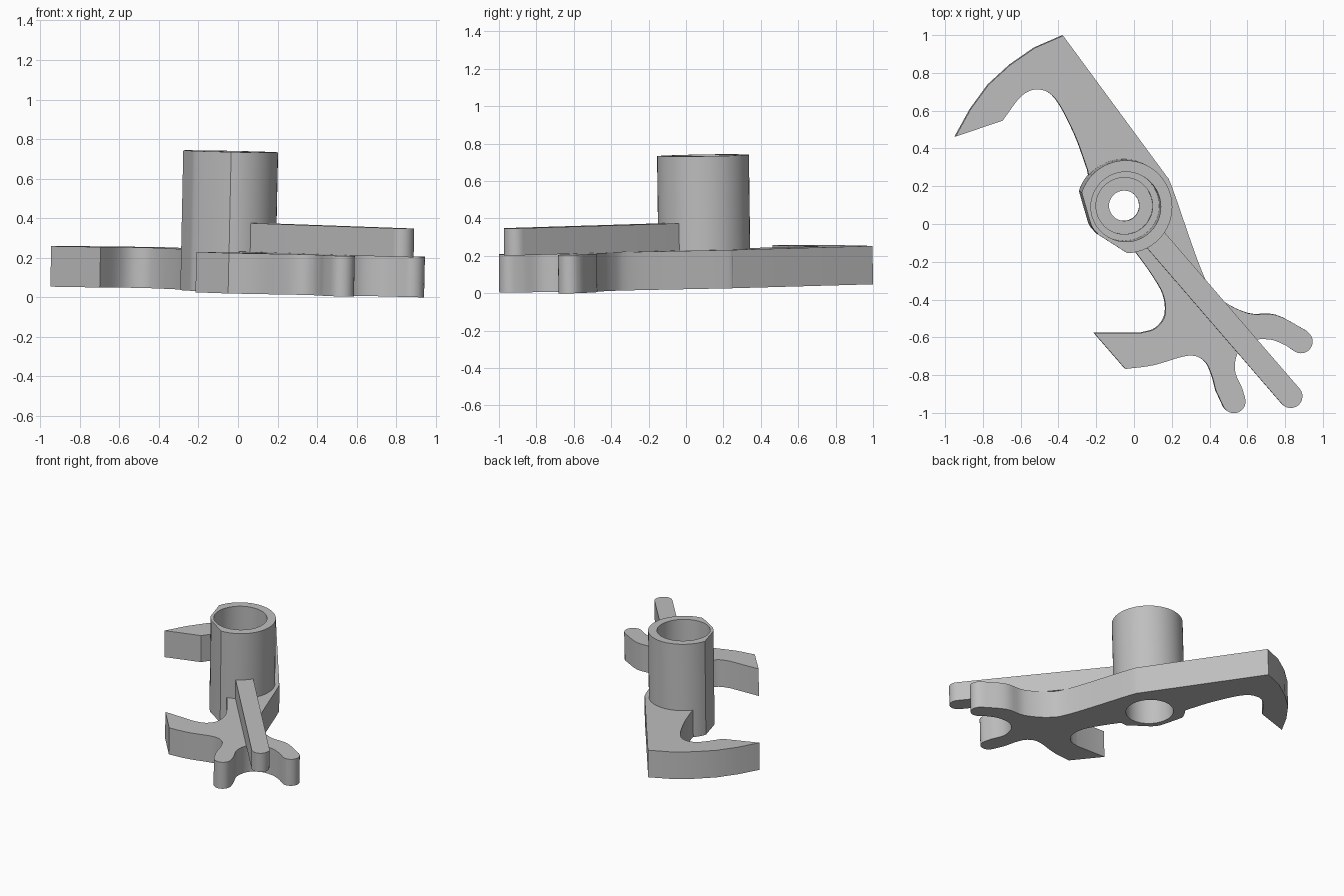
import bpy, bmesh, math
from mathutils import Matrix, Vector

cube = bpy.data.objects.get("Cube")
if cube:
    bpy.data.objects.remove(cube, do_unlink=True)

# Single matte grey
grey = bpy.data.materials.new("matte_grey")
grey.use_nodes = True
colour = (0.52, 0.52, 0.52, 1)
grey.diffuse_color = colour
grey.node_tree.nodes["Principled BSDF"].inputs["Base Color"].default_value = colour

PLATE_TOP, ARM_TOP, HUB_TOP = 0.205, 0.35, 0.708
HUB = (-0.058, 0.1)
HUB_R = 0.246
TIP_R = 0.062

# The whole part leans very slightly
lean = Vector((0, 0, 1)).rotation_difference(Vector((0.021, -0.0127, 1)))
TILT = Matrix.Translation((0, 0, 0.027)) @ lean.to_matrix().to_4x4()


def arc(centre, r, start, end, steps=12):
    """Points on a circular arc, angles in degrees."""
    pts = []
    for i in range(steps + 1):
        a = math.radians(start + (end - start) * i / steps)
        pts.append((centre[0] + r * math.cos(a), centre[1] + r * math.sin(a)))
    return pts


def smooth(pts, steps=5):
    """Flowing curve through the points."""
    p = [Vector(q) for q in pts]
    p = [p[0] * 2 - p[1]] + p + [p[-1] * 2 - p[-2]]
    out = []
    for a, b, c, d in zip(p, p[1:], p[2:], p[3:]):
        for i in range(steps):
            t = i / steps
            out.append(tuple(0.5 * (2 * b + (c - a) * t + (2 * a - 5 * b + 4 * c - d) * t * t
                                    + (3 * b - a - 3 * c + d) * t ** 3)))
    return out + [tuple(p[-2])]


def finish(name, bm):
    bmesh.ops.remove_doubles(bm, verts=bm.verts, dist=0.0005)
    bmesh.ops.recalc_face_normals(bm, faces=bm.faces)
    bm.transform(TILT)
    mesh = bpy.data.meshes.new(name)
    bm.to_mesh(mesh)
    bm.free()
    mesh.materials.append(grey)
    obj = bpy.data.objects.new(name, mesh)
    bpy.context.collection.objects.link(obj)
    return obj


def extrude(name, outline, bottom, top):
    bm = bmesh.new()
    face = bm.faces.new([bm.verts.new((x, y, bottom)) for x, y in outline])
    side = bmesh.ops.extrude_face_region(bm, geom=[face])
    moved = [v for v in side["geom"] if isinstance(v, bmesh.types.BMVert)]
    bmesh.ops.translate(bm, verts=moved, vec=(0, 0, top - bottom))
    return finish(name, bm)


def lathe(name, profile, steps=48):
    bm = bmesh.new()
    verts = [bm.verts.new((HUB[0] + r, HUB[1], z)) for r, z in profile]
    edges = [bm.edges.new(pair) for pair in zip(verts, verts[1:])]
    bmesh.ops.spin(bm, geom=verts + edges, cent=(*HUB, 0), axis=(0, 0, 1),
                   angle=math.tau, steps=steps)
    return finish(name, bm)


# Flat lever: long edge, two rounded prongs, jaw, then the hook
outline = [(-0.38, 1.0)]
outline += smooth([(0.165, 0.26), (0.2, 0.19), (0.36, -0.26), (0.45, -0.39),
                   (0.6, -0.47), (0.75, -0.48), (0.91, -0.563)])
outline += arc((0.88, -0.62), TIP_R, 55, -120)
outline += smooth([(0.8, -0.64), (0.72, -0.61), (0.62, -0.615), (0.55, -0.67),
                   (0.53, -0.77), (0.57, -0.87)])
outline += arc((0.525, -0.937), TIP_R, 18, -155)
outline += smooth([(0.43, -0.88), (0.405, -0.79), (0.365, -0.72), (0.28, -0.695),
                   (0.1, -0.745), (-0.05, -0.765)])
outline += [(-0.215, -0.575)]
outline += smooth([(0.03, -0.575), (0.11, -0.55), (0.16, -0.48), (0.15, -0.37),
                   (0.08, -0.25), (0, -0.14)])
outline += [HUB, (-0.24, 0.24)]
outline += smooth([(-0.25, 0.29), (-0.32, 0.48), (-0.42, 0.665), (-0.51, 0.715),
                   (-0.6, 0.68), (-0.7, 0.55)])
outline += [(-0.95, 0.465), (-0.87, 0.61), (-0.775, 0.74), (-0.66, 0.845), (-0.53, 0.935)]
lever = extrude("lever_plate", outline, 0, PLATE_TOP)

# Hub sleeve: round, trimmed on one side
hub_outline = arc(HUB, HUB_R, -88, 162, 40)
hub_outline += smooth([(-0.25, 0.03), (-0.235, -0.01), (-0.2, -0.05)], 3)
sleeve = extrude("hub_sleeve", hub_outline, 0, HUB_TOP)

# Raised straight arm with a rounded end
root, tip = Vector((0.09, -0.06)), Vector((0.823, -0.908))
heading = math.degrees(math.atan2(tip.y - root.y, tip.x - root.x))
arm_outline = arc(tip, TIP_R, heading - 90, heading + 90)
arm_outline += [arc(root, TIP_R, heading + s, heading + s, 1)[0] for s in (90, -90)]
arm = extrude("raised_arm", arm_outline, PLATE_TOP, ARM_TOP)

# Stepped bore through the hub
bore = lathe("bore_cutter", [(0, -0.1), (0.165, -0.1), (0.165, 0.2), (0.08, 0.2),
                             (0.08, 0.27), (0.15, 0.27), (0.15, 0.32),
                             (0.185, 0.32), (0.185, 0.9), (0, 0.9)])
bore.hide_render = True
for obj in (lever, sleeve):
    cut = obj.modifiers.new("bore", "BOOLEAN")
    cut.operation = "DIFFERENCE"
    cut.solver = "EXACT"
    cut.object = bore
    bpy.context.view_layer.objects.active = obj
    bpy.ops.object.modifier_apply(modifier=cut.name)
bpy.data.objects.remove(bore, do_unlink=True)

# Smooth walls with crisp edges
bpy.ops.object.select_all(action="DESELECT")
for obj in (lever, sleeve, arm):
    obj.select_set(True)
bpy.context.view_layer.objects.active = lever
bpy.ops.object.shade_smooth_by_angle(angle=math.radians(25))
